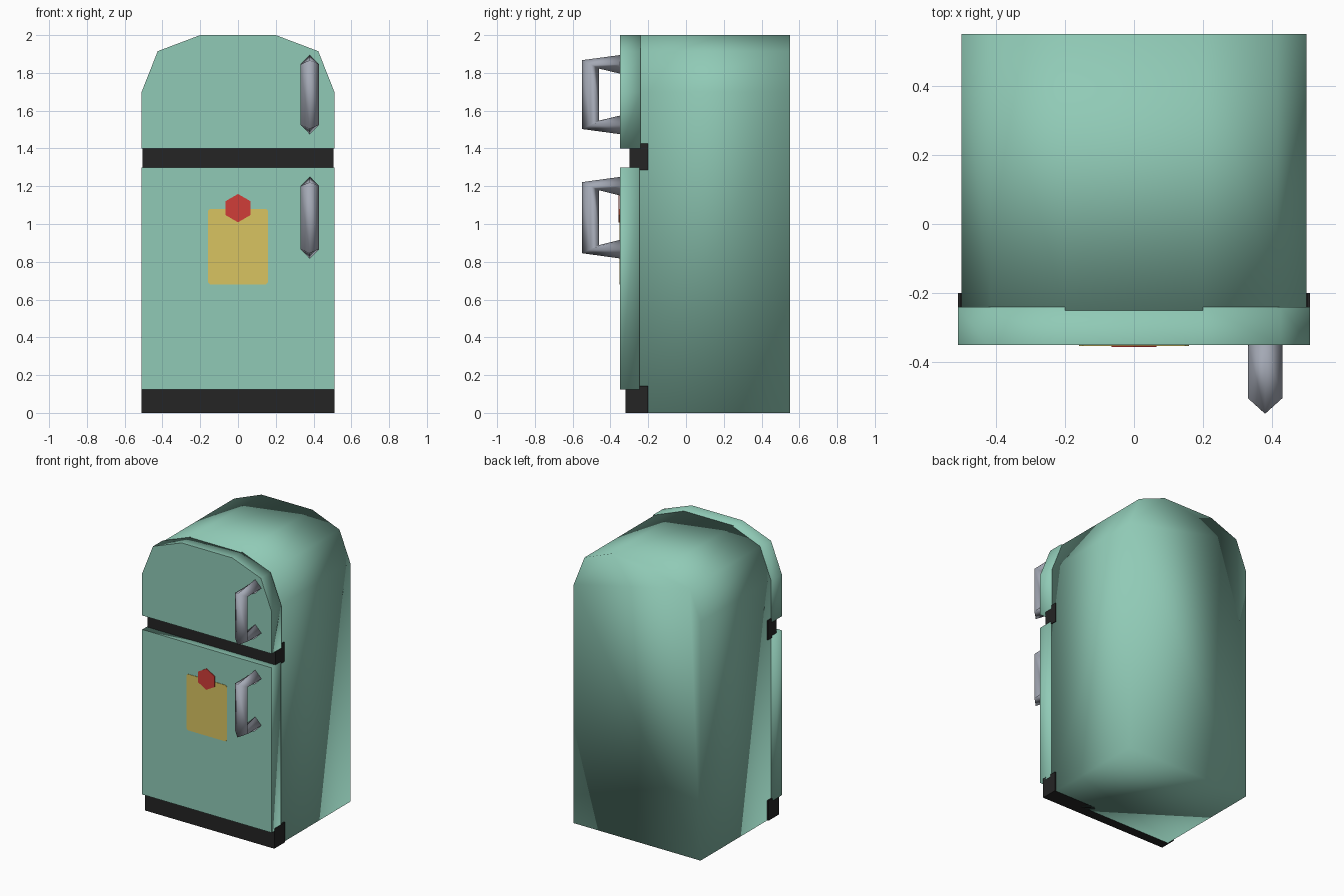
import bpy, bmesh, math
from mathutils import Vector

if "Cube" in bpy.data.objects:
    bpy.data.objects.remove(bpy.data.objects["Cube"])


def material(name, rgb):
    m = bpy.data.materials.new(name)
    m.diffuse_color = (*rgb, 1)
    m.use_nodes = True
    m.node_tree.nodes["Principled BSDF"].inputs["Base Color"].default_value = m.diffuse_color
    return m


GREEN = material("mint_green", (0.279, 0.591, 0.468))
BLACK = material("rubber_black", (0.018, 0.018, 0.018))
METAL = material("handle_metal", (0.37, 0.395, 0.46))
YELLOW = material("note_yellow", (0.69, 0.55, 0.12))
RED = material("magnet_red", (0.63, 0.048, 0.040))


def finish(bm, name, mat, smooth=False):
    bmesh.ops.recalc_face_normals(bm, faces=bm.faces)
    for f in bm.faces:
        f.smooth = smooth
    mesh = bpy.data.meshes.new(name)
    bm.to_mesh(mesh)
    bm.free()
    mesh.materials.append(mat)
    ob = bpy.data.objects.new(name, mesh)
    bpy.context.collection.objects.link(ob)
    return ob


def extrude_profile(name, pts, y0, y1, mat, smooth=False, sharp_front=False):
    """Extrude an (x, z) outline from y0 (front) to y1 (back)."""
    bm = bmesh.new()
    front = bm.faces.new([bm.verts.new((x, y0, z)) for x, z in pts])
    if y1 > y0:
        geo = bmesh.ops.extrude_face_region(bm, geom=[front], use_keep_orig=True)
        moved = [v for v in geo["geom"] if isinstance(v, bmesh.types.BMVert)]
        bmesh.ops.translate(bm, verts=moved, vec=(0, y1 - y0, 0))
    if sharp_front:
        for e in front.edges:
            e.smooth = False
    return finish(bm, name, mat, smooth)


def arch(half, z0):
    """Outline with straight sides and a three-step faceted top."""
    right = [(half, z0), (half, 1.70), (half - 0.085, 1.915), (0.2, 2.0)]
    return right + [(-x, z) for x, z in reversed(right)]


def rect(half, z0, z1):
    return [(-half, z0), (half, z0), (half, z1), (-half, z1)]


# Cabinet and doors
extrude_profile("cabinet", arch(0.50, 0.0), -0.25, 0.55, GREEN, True)
extrude_profile("freezer_door", arch(0.51, 1.40), -0.35, -0.24, GREEN, True, True)
extrude_profile("main_door", rect(0.51, 0.125, 1.30), -0.35, -0.245, GREEN, True, True)

# Black divider and kick plate
extrude_profile("door_divider", rect(0.505, 1.285, 1.425), -0.30, -0.20, BLACK)
extrude_profile("kick_plate", rect(0.51, 0.0, 0.143), -0.32, -0.20, BLACK)


# Handles: diamond section swept along a bracket path
def handle(name, z_low, z_high, r=0.05, x=0.38):
    path = [Vector(p) for p in ((x, -0.345, z_high), (x, -0.505, z_high),
                                (x, -0.505, z_low), (x, -0.345, z_low))]
    bm = bmesh.new()
    rings = []
    for i, p in enumerate(path):
        t = (path[min(i + 1, 3)] - path[max(i - 1, 0)]).normalized()
        side = Vector((1, 0, 0))
        up = side.cross(t)
        rings.append([bm.verts.new(p + d * r) for d in (side, up, -side, -up)])
    for a, b in zip(rings, rings[1:]):
        for k in range(4):
            n = (k + 1) % 4
            bm.faces.new((a[k], a[n], b[n], b[k]))
    bm.faces.new(rings[0])
    bm.faces.new(rings[-1])
    finish(bm, name, METAL, True)


handle("freezer_handle", 1.525, 1.845)
handle("main_handle", 0.867, 1.20)

# Paper note with clipped corners
c, w, lo, hi = 0.012, 0.16, 0.68, 1.08
note = [(w - c, lo), (w, lo + c), (w, hi - c), (w - c, hi)]
note += [(-x, z) for x, z in reversed(note)]
extrude_profile("paper_note", note, -0.353, -0.349, YELLOW)

# Hexagonal magnet
hexagon = [(0.075 * math.sin(k * math.pi / 3), 1.084 + 0.075 * math.cos(k * math.pi / 3))
           for k in range(6)]
extrude_profile("magnet", hexagon, -0.357, -0.352, RED)
